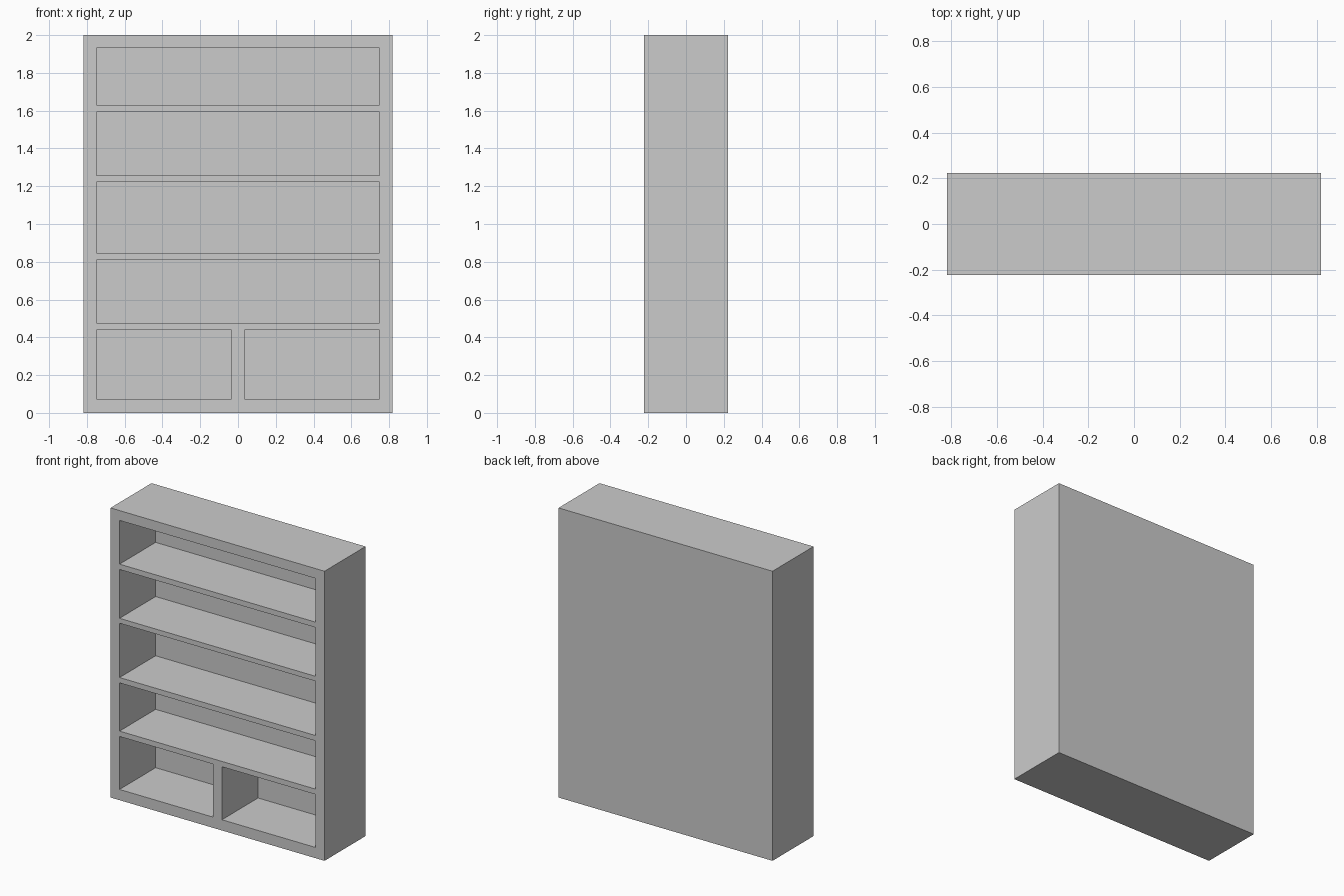
import bpy
import bmesh
from mathutils import Matrix, Vector

if "Cube" in bpy.data.objects:
    bpy.data.objects.remove(bpy.data.objects["Cube"])

W, D, H = 0.8175, 0.2235, 2.0      # half width, half depth, height
INNER = 0.7485                     # half width of the openings
BACK = 0.17                        # front of the back panel
DIVIDER = 0.034                    # half thickness of the lower divider


def add_box(bm, lo, hi):
    lo, hi = Vector(lo), Vector(hi)
    mat = Matrix.Translation((lo + hi) / 2) @ Matrix.Diagonal((*(hi - lo), 1))
    bmesh.ops.create_cube(bm, size=1, matrix=mat)


def make_object(name, boxes):
    bm = bmesh.new()
    for lo, hi in boxes:
        add_box(bm, lo, hi)
    mesh = bpy.data.meshes.new(name)
    bm.to_mesh(mesh)
    bm.free()
    obj = bpy.data.objects.new(name, mesh)
    bpy.context.collection.objects.link(obj)
    return obj


# Solid cabinet block
cabinet = make_object("bookcase", [((-W, -D, 0), (W, D, H))])

# Full-width shelf bays, then the two lower compartments
bays = [(-INNER, INNER, z0, z1) for z0, z1 in
        [(0.477, 0.81), (0.847, 1.222), (1.256, 1.593), (1.63, 1.932)]]
bays += [(-INNER, -DIVIDER, 0.074, 0.44), (DIVIDER, INNER, 0.074, 0.44)]
cutter = make_object("bay_cutter", [((x0, -D - 0.1, z0), (x1, BACK, z1))
                                    for x0, x1, z0, z1 in bays])
cutter.hide_render = True

# Hollow the bays out of the block
mod = cabinet.modifiers.new("bays", 'BOOLEAN')
mod.operation = 'DIFFERENCE'
mod.solver = 'EXACT'
mod.object = cutter
bpy.context.view_layer.objects.active = cabinet
bpy.ops.object.modifier_apply(modifier=mod.name)
bpy.data.objects.remove(cutter)
